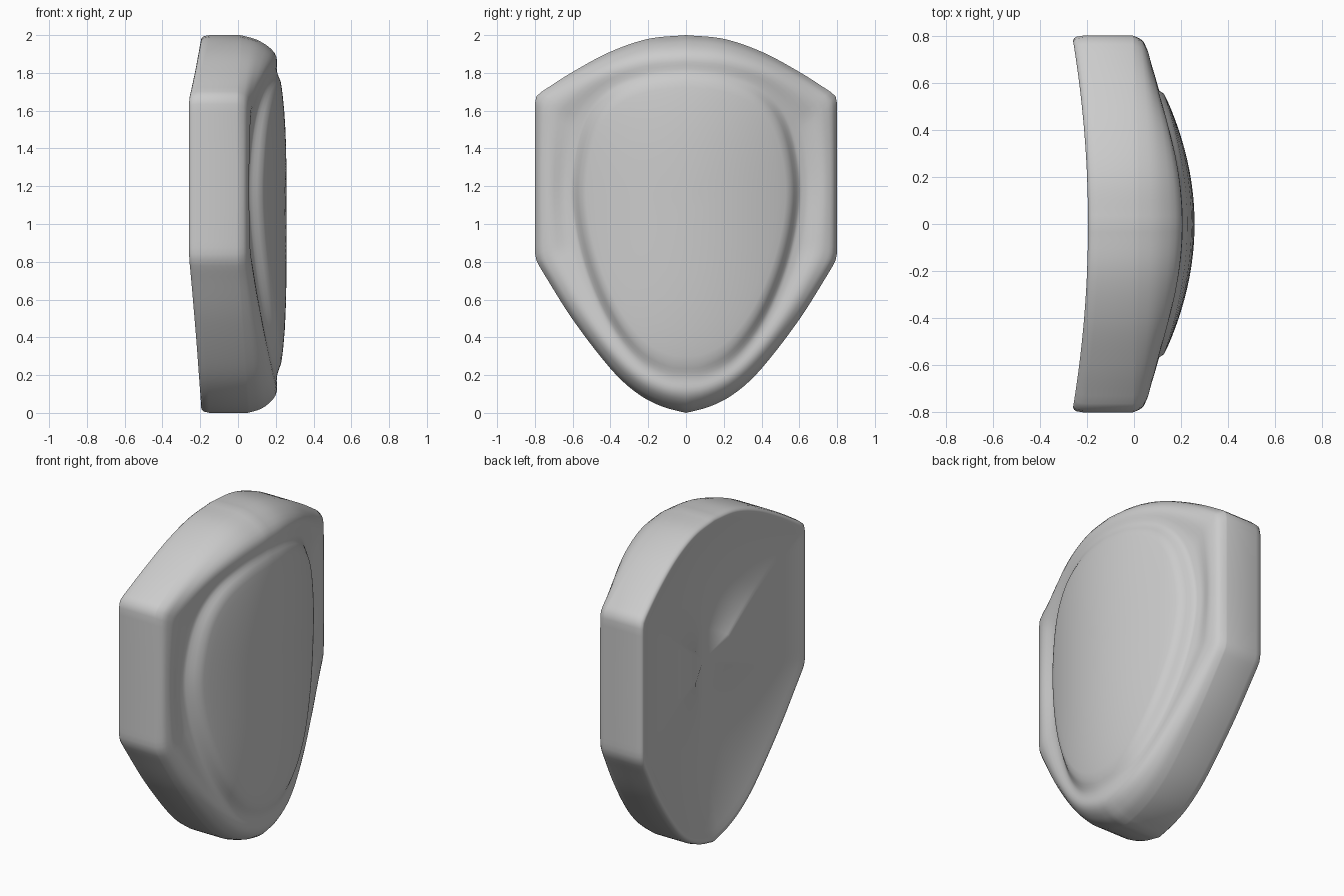
import bpy, bmesh, math
from mathutils import Vector

if "Cube" in bpy.data.objects:
    bpy.data.objects.remove(bpy.data.objects["Cube"])

CZ = 1.1     # centre height used for the radial sweep
N = 160      # points per ring
DISH = .08   # depth of the hollow in the back


def smooth_path(pts, steps=12):
    """Catmull-Rom curve through open points."""
    p = [Vector(q) for q in pts]
    p = [2 * p[0] - p[1]] + p + [2 * p[-1] - p[-2]]
    out = []
    for i in range(1, len(p) - 2):
        a, b, c, d = p[i - 1:i + 3]
        for k in range(steps):
            t = k / steps
            out.append(0.5 * (2 * b + (c - a) * t + (2 * a - 5 * b + 4 * c - d) * t * t
                              + (3 * b - a - 3 * c + d) * t ** 3))
    return out + [p[-2]]


def ring_points(half):
    """Resample a half outline (top to bottom) at even angles, mirrored in y."""
    polar = [(math.atan2(abs(q[0]), q[1] - CZ), q) for q in half]
    ring = []
    for i in range(N):
        a = 2 * math.pi * i / N
        m = min(a, 2 * math.pi - a)
        side = 1 if a <= math.pi else -1
        d = Vector((math.sin(m), math.cos(m)))
        r = (half[0][1] - CZ) if m < 1e-6 else (CZ - half[-1][1])
        for (a0, p), (a1, q) in zip(polar, polar[1:]):
            if a0 <= m <= a1 and a1 > a0:
                e = q - p
                den = d.x * e.y - d.y * e.x
                if abs(den) > 1e-9:
                    r = (p.x * e.y - (p.y - CZ) * e.x) / den
                break
        ring.append(Vector((side * d.x * r, CZ + d.y * r)))
    return ring


def ease(t):
    t = max(0, min(1, t))
    return t * t * (3 - 2 * t)


# Shield outline: arched top, straight sides, pointed lower curve
arch = smooth_path([(0, 2), (.2, 1.98), (.4, 1.912), (.6, 1.805), (.765, 1.70)])
shoulder = smooth_path([(.765, 1.70), (.79, 1.68), (.80, 1.645)], 5)
hip = smooth_path([(.80, .85), (.793, .81), (.77, .765)], 5)
point = smooth_path([(.77, .765), (.6, .495), (.4, .235), (.26, .105), (.13, .035), (0, .0)])
outer = ring_points(arch + shoulder[1:] + hip + point[1:])

# Egg-shaped outline of the raised front panel
inner = ring_points(smooth_path([(0, 1.825), (.22, 1.80), (.42, 1.715), (.55, 1.54), (.612, 1.25),
                                 (.595, .98), (.52, .7), (.4, .445), (.25, .26), (.1, .18), (0, .17)]))


def back_x(y):
    return -.195 - .10 * y * y


def rim_x(y):
    return .215 - .29 * y * y


def panel_x(y, z):
    return .257 - .42 * y * y - .045 * ((z - 1) / .83) ** 4


centre = Vector((0, CZ))
rings = []

# Dished back face, from near the centre to the rounded back edge
for u in (.2, .4, .55, .7, .8, .87, .92, .96):
    rings.append([(back_x(p.x) + DISH * (1 - (u / .97) ** 3), *centre.lerp(p, u)) for p in outer])
for u, dx in ((.975, 0), (.985, .004), (.994, .015), (1, .045)):
    rings.append([(back_x(p.x) + dx, *centre.lerp(p, u)) for p in outer])

# Side wall and rolled front rim, ending in the groove around the panel
for s in (0, .015, .04, .08, .13, .2, .3, .42, .55, .68, .8, .9, 1):
    ring = []
    for o, i in zip(outer, inner):
        q = o.lerp(i, s)
        drop = .035 * max(0, 1 - s / .16) ** 2
        wide = (.17 if o.y > CZ else .13) * (1 - (o.x / .8) ** 2)
        drop += max(0, wide) * (1 - min(1, s / .85)) ** 2.2
        groove = ease((s - .3) / .7) * (.01 + .04 * (q.x / .6) ** 2)
        ring.append((rim_x(q.x) - drop - groove, *q))
    rings.append(ring)

# Raised domed panel
edge = rings[-1]
for u in (.985, .97, .95, .93, .9, .86, .8, .7, .55, .4, .25, .12):
    t = ease((1 - u) / .11)
    ring = []
    for p, e in zip(inner, edge):
        q = centre.lerp(p, u)
        ring.append((e[0] * (1 - t) + panel_x(*q) * t, *q))
    rings.append(ring)

# Stitch the rings together and close both centres
bm = bmesh.new()
rows = [[bm.verts.new(c) for c in ring] for ring in rings]
for a, b in zip(rows, rows[1:]):
    for i in range(N):
        j = (i + 1) % N
        bm.faces.new((a[i], a[j], b[j], b[i]))
for row, x in ((rows[0], back_x(0) + DISH), (rows[-1], panel_x(0, CZ))):
    tip = bm.verts.new((x, 0, CZ))
    for i in range(N):
        bm.faces.new((row[i], row[(i + 1) % N], tip))
bmesh.ops.recalc_face_normals(bm, faces=bm.faces)

mesh = bpy.data.meshes.new("shield_body")
bm.to_mesh(mesh)
bm.free()
body = bpy.data.objects.new("shield_body", mesh)
bpy.context.collection.objects.link(body)
bpy.context.view_layer.objects.active = body
body.select_set(True)
bpy.ops.object.shade_smooth_by_angle(angle=math.radians(60))
